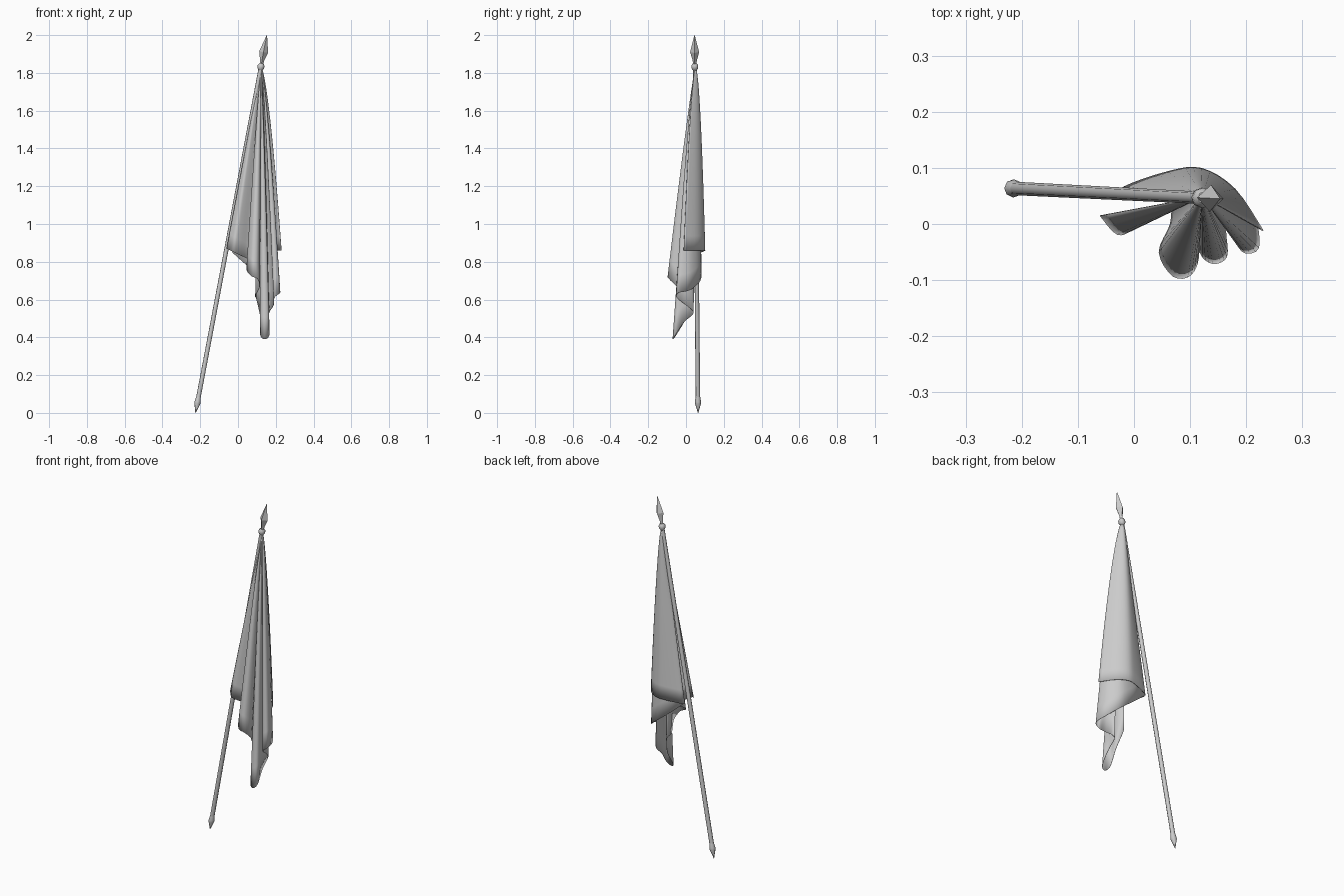
import bpy, bmesh, math
from mathutils import Vector

if "Cube" in bpy.data.objects:
    bpy.data.objects.remove(bpy.data.objects["Cube"], do_unlink=True)

GREY = (0.6, 0.6, 0.6, 1)
grey = bpy.data.materials.new("plain_grey")
grey.use_nodes = True
grey.diffuse_color = GREY
grey.node_tree.nodes["Principled BSDF"].inputs["Base Color"].default_value = GREY

BASE = Vector((-0.225, 0.064, 0))
TIP = Vector((0.153, 0.045, 2))
AXIS = TIP - BASE


def finish(name, bm, angle):
    bmesh.ops.recalc_face_normals(bm, faces=bm.faces)
    mesh = bpy.data.meshes.new(name)
    bm.to_mesh(mesh)
    bm.free()
    ob = bpy.data.objects.new(name, mesh)
    bpy.context.collection.objects.link(ob)
    mesh.materials.append(grey)
    bpy.ops.object.select_all(action='DESELECT')
    ob.select_set(True)
    bpy.context.view_layer.objects.active = ob
    bpy.ops.object.shade_smooth_by_angle(angle=math.radians(angle))
    return ob


def lathe(name, profile, sides, angle):
    """Turn (height, radius) pairs around the tilted staff axis."""
    turn = AXIS.to_track_quat('Z', 'Y')
    bm = bmesh.new()
    rings = []
    for z, r in profile:
        centre = BASE + AXIS * (z / 2)
        rings.append([bm.verts.new(centre + turn @ Vector(
            (r * math.cos(math.tau * i / sides), r * math.sin(math.tau * i / sides), 0)))
            for i in range(sides)])
    for a, b in zip(rings, rings[1:]):
        for i in range(sides):
            j = (i + 1) % sides
            bm.faces.new((a[i], a[j], b[j], b[i]))
    bm.faces.new(rings[0][::-1])
    bm.faces.new(rings[-1])
    return finish(name, bm, angle)


# Staff, pointed foot, collar and spear head
lathe("staff", [(0.05, 0.012), (1.83, 0.011)], 8, 50)
lathe("staff_foot", [(0, 0.001), (0.05, 0.016), (0.06, 0.016), (0.085, 0.012)], 8, 50)
lathe("collar", [(1.815, 0.011), (1.825, 0.018), (1.84, 0.018), (1.85, 0.011)], 8, 50)
lathe("spear_head", [(1.845, 0.009), (1.865, 0.011), (1.91, 0.024), (2, 0.001)], 4, 20)

# Hem of the draped flag: x, y, z and how early the cloth swells below the top
HEM = [
    (-0.06, 0.015, 0.87, 1), (-0.03, -0.018, 0.855, 1), (0.0, -0.008, 0.84, 1),
    (0.06, 0.032, 0.81, 1),
    # first front fold
    (0.065, 0.0, 0.79, 0.9), (0.045, -0.05, 0.76, 0.9), (0.07, -0.093, 0.725, 0.9),
    (0.102, -0.09, 0.71, 0.9), (0.115, -0.05, 0.67, 0.9), (0.093, 0.0, 0.62, 0.9),
    (0.098, 0.035, 0.6, 0.9),
    # long middle fold
    (0.12, 0.0, 0.5, 0.85), (0.118, -0.05, 0.415, 0.85), (0.14, -0.07, 0.39, 0.85),
    (0.165, -0.058, 0.41, 0.85), (0.163, -0.01, 0.48, 0.8), (0.165, 0.04, 0.53, 0.7),
    # third fold
    (0.188, 0.0, 0.57, 0.75), (0.192, -0.048, 0.61, 0.75), (0.222, -0.042, 0.635, 0.75),
    (0.21, 0.02, 0.65, 0.65),
    # inner back layer, turning beside the staff
    (0.15, 0.075, 0.7, 0.55), (0.06, 0.078, 0.77, 0.7), (-0.02, 0.05, 0.84, 0.95),
    # outer back panel
    (-0.018, 0.066, 0.845, 0.9), (0.06, 0.093, 0.855, 0.6), (0.12, 0.099, 0.86, 0.5),
    (0.18, 0.062, 0.86, 0.6), (0.23, -0.012, 0.86, 0.65),
]


def smooth_path(points, steps):
    """Catmull-Rom interpolation through the points."""
    p = [Vector(q) for q in points]
    p = [p[0]] + p + [p[-1]]
    out = []
    for a, b, c, d in zip(p, p[1:], p[2:], p[3:]):
        for s in range(steps):
            t = s / steps
            out.append((b * 2 + (c - a) * t + (a * 2 - b * 5 + c * 4 - d) * t ** 2
                        + (b * 3 - a - c * 3 + d) * t ** 3) / 2)
    return out + [p[-1]]


# Cloth hanging from the top of the staff
APEX = Vector((0.122, 0.049, 1.83))
ROWS = 16
bm = bmesh.new()
columns = []
for h in smooth_path(HEM, 4):
    column = []
    for row in range(ROWS + 1):
        t = 0.015 + 0.985 * (row / ROWS) ** 1.3
        swell = t ** h.w
        column.append(bm.verts.new((APEX.x + (h.x - APEX.x) * swell,
                                    APEX.y + (h.y - APEX.y) * swell,
                                    APEX.z + (h.z - APEX.z) * t)))
    columns.append(column)
for a, b in zip(columns, columns[1:]):
    for r in range(ROWS):
        bm.faces.new((a[r], a[r + 1], b[r + 1], b[r]))
flag = finish("draped_flag", bm, 60)
thick = flag.modifiers.new("cloth_thickness", 'SOLIDIFY')
thick.thickness = 0.002
thick.offset = 0
